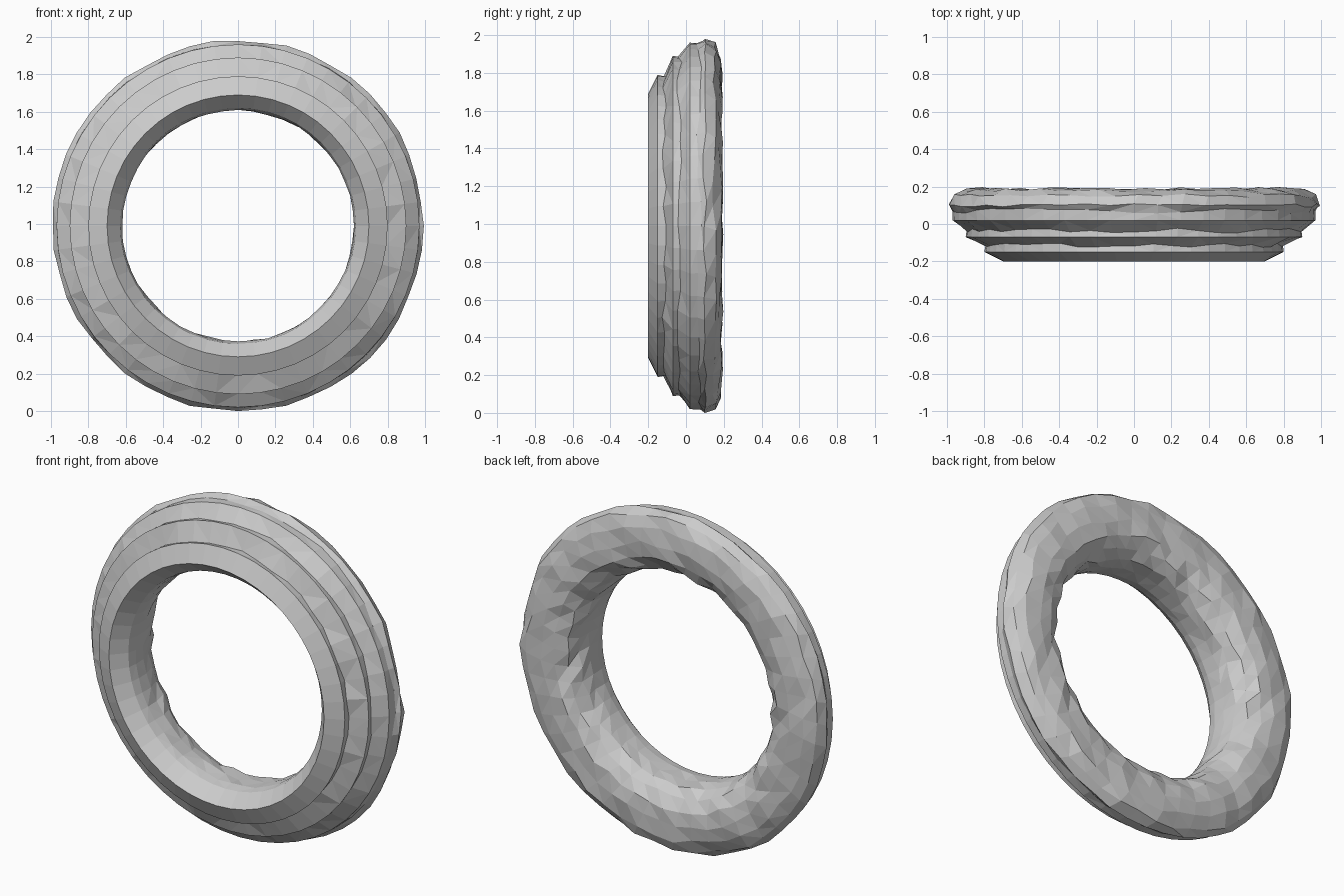
import bpy, bmesh, math, random

if "Cube" in bpy.data.objects:
    bpy.data.objects.remove(bpy.data.objects["Cube"])

random.seed(4)
SEG = 48
# Ring cross-section: (radius, y, radial roughness, depth roughness)
PROFILE = [
    (0.70, -0.20, 0, 0), (0.80, -0.15, 0, 0),              # front lip
    (0.795, -0.115, 0.003, 0.012), (0.90, -0.07, 0, 0),    # first step
    (0.895, -0.035, 0.003, 0.014), (0.97, 0.02, 0, 0),     # second step
    (0.97, 0.07, 0.003, 0.014), (0.992, 0.10, 0.007, 0.01),  # third step
    (0.965, 0.15, 0.012, 0.012), (0.90, 0.18, 0.015, 0.01),  # rough back
    (0.81, 0.19, 0.015, 0.008), (0.73, 0.18, 0.015, 0.01),
    (0.665, 0.14, 0.012, 0.012), (0.63, 0.08, 0.012, 0.012),
    (0.62, 0.01, 0.008, 0.012), (0.62, -0.07, 0.003, 0.008),  # inner wall
    (0.63, -0.12, 0, 0),
]

bm = bmesh.new()
loops = []
for i in range(SEG):
    row = []
    for j, (r, y, dr, dy) in enumerate(PROFILE):
        # rough loops are twisted slightly so the facets run diagonally
        twist = (j - 7) * 0.025 if dr > 0.01 else 0
        a = 2 * math.pi * i / SEG + twist
        rr = r + random.uniform(-dr, dr)
        yy = min(0.2, y + random.uniform(-dy, dy))
        row.append(bm.verts.new((rr * math.sin(a), yy, 1 + rr * math.cos(a))))
    loops.append(row)

n = len(PROFILE)
for i in range(SEG):
    a, b = loops[i], loops[(i + 1) % SEG]
    for j in range(n):
        k = (j + 1) % n
        bm.faces.new((a[j], a[k], b[k], b[j]))
bmesh.ops.triangulate(bm, faces=bm.faces[:])
bmesh.ops.recalc_face_normals(bm, faces=bm.faces[:])

# Stand the ring on the floor
low = min(v.co.z for v in bm.verts)
bmesh.ops.translate(bm, verts=bm.verts[:], vec=(0, 0, -low))

mesh = bpy.data.meshes.new("rough_stepped_ring")
bm.to_mesh(mesh)
bm.free()
ring = bpy.data.objects.new("rough_stepped_ring", mesh)
bpy.context.collection.objects.link(ring)
